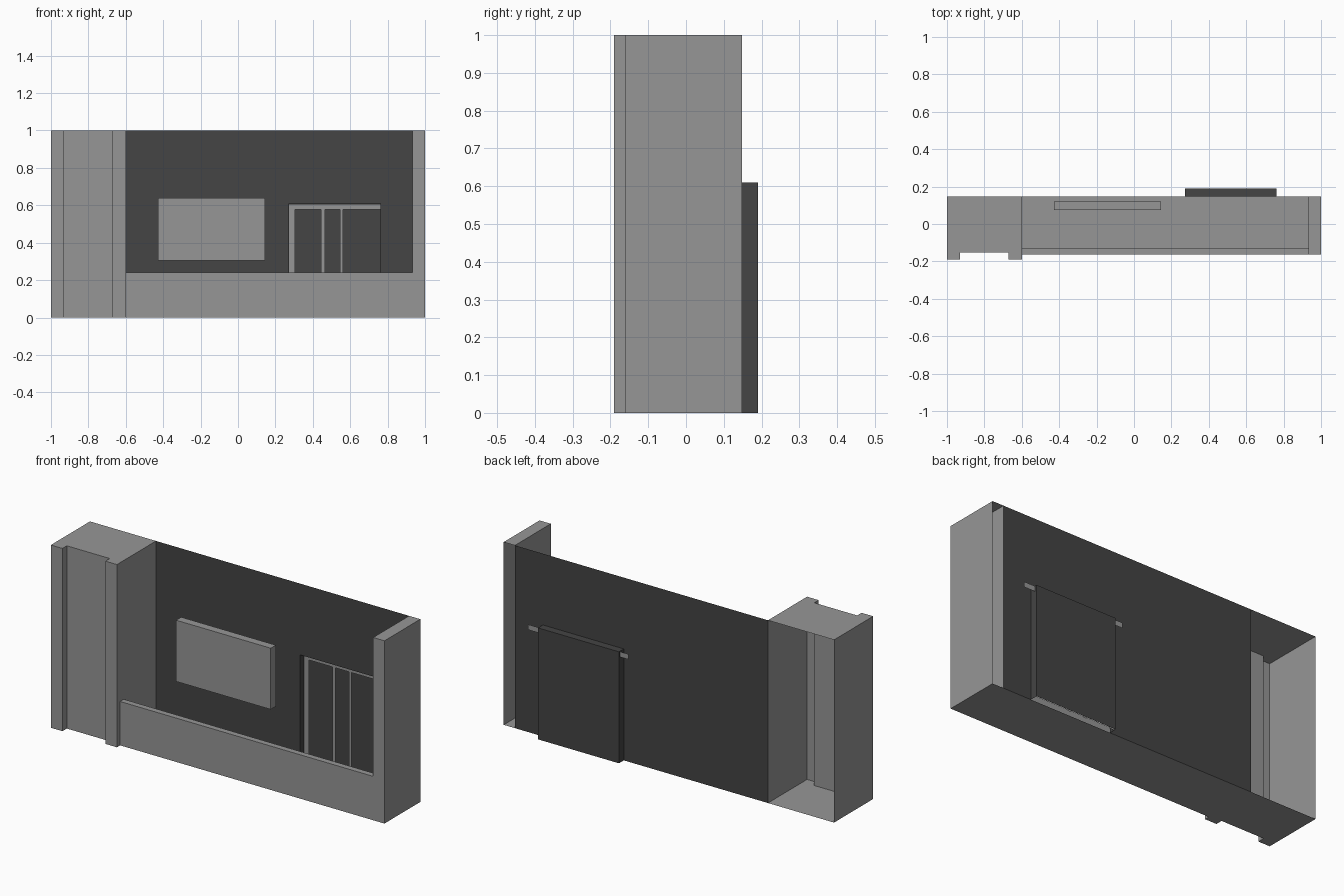
import bpy

old = bpy.data.objects.get("Cube")
if old:
    bpy.data.objects.remove(old, do_unlink=True)


def material(name, value):
    mat = bpy.data.materials.new(name)
    mat.use_nodes = True
    colour = (value, value, value, 1)
    mat.diffuse_color = colour
    mat.node_tree.nodes["Principled BSDF"].inputs["Base Color"].default_value = colour
    return mat


LIGHT = material("light grey", 0.305)
DARK = material("dark grey", 0.058)


def add_mesh(name, verts, faces, mat):
    mesh = bpy.data.meshes.new(name)
    mesh.from_pydata(verts, [], faces)
    mesh.materials.append(mat)
    obj = bpy.data.objects.new(name, mesh)
    bpy.context.collection.objects.link(obj)
    return obj


def shell(name, outline, z0, z1, mat, open_y=None, top=True, bottom=True):
    """Upright shell over a counter-clockwise footprint; walls on open_y are left out."""
    n = len(outline)
    verts = [(x, y, z) for z in (z0, z1) for x, y in outline]
    faces = []
    for i in range(n):
        j = (i + 1) % n
        if open_y is None or outline[i][1] != open_y or outline[j][1] != open_y:
            faces.append((i, j, n + j, n + i))
    if top:
        faces.append(tuple(range(n, 2 * n)))
    if bottom:
        faces.append(tuple(reversed(range(n))))
    return add_mesh(name, verts, faces, mat)


def rect(x0, x1, y0, y1):
    return [(x0, y0), (x1, y0), (x1, y1), (x0, y1)]


def upright_panel(name, points, y, mat):
    return add_mesh(name, [(x, y, z) for x, z in points], [tuple(range(len(points)))], mat)


BACK, FRONT = 0.148, -0.162
COL, PIL = -0.6, 0.932           # inner sides of column and pillar
D0, D1, DTOP = 0.273, 0.763, 0.61  # door opening

# Hollow column with a recessed front, open at the back
column = [(-1, -0.19), (-0.93, -0.19), (-0.93, -0.152), (-0.67, -0.152),
          (-0.67, -0.19), (COL, -0.19), (COL, BACK), (-1, BACK)]
shell("column", column, 0, 1, LIGHT, open_y=BACK)

# Hollow end pillar, balcony floor and parapet
shell("end_pillar", rect(PIL, 1, FRONT, BACK), 0, 1, LIGHT, open_y=BACK)
add_mesh("balcony_floor", [(x, y, 0) for x, y in rect(COL, PIL, FRONT, BACK)],
         [(0, 1, 2, 3)], LIGHT)
shell("parapet", rect(COL, PIL, FRONT, -0.13), 0, 0.24, LIGHT, bottom=False)

# Back wall with the door opening
upright_panel("back_wall", [(COL, 0), (D0, 0), (D0, DTOP), (D1, DTOP),
                            (D1, 0), (PIL, 0), (PIL, 1), (COL, 1)], BACK, DARK)

# Panel in front of the wall
shell("wall_panel", rect(-0.428, 0.145, 0.076, 0.12), 0.305, 0.64, LIGHT)

# Door recess behind the wall, open to the front
shell("door_recess", rect(D0, D1, BACK, 0.19), 0, DTOP, DARK, open_y=BACK, bottom=False)

# Flat door frame: a long head rail and three uprights
FRAME_Y = 0.18
rails = {"door_head_rail": (0.222, 0.832, 0.578, 0.607),
         "door_jamb": (D0, 0.305, 0, 0.578),
         "door_mullion_inner": (0.445, 0.464, 0, 0.578),
         "door_mullion_outer": (0.545, 0.562, 0, 0.578)}
for name, (x0, x1, z0, z1) in rails.items():
    upright_panel(name, rect(x0, x1, z0, z1), FRAME_Y, LIGHT)
